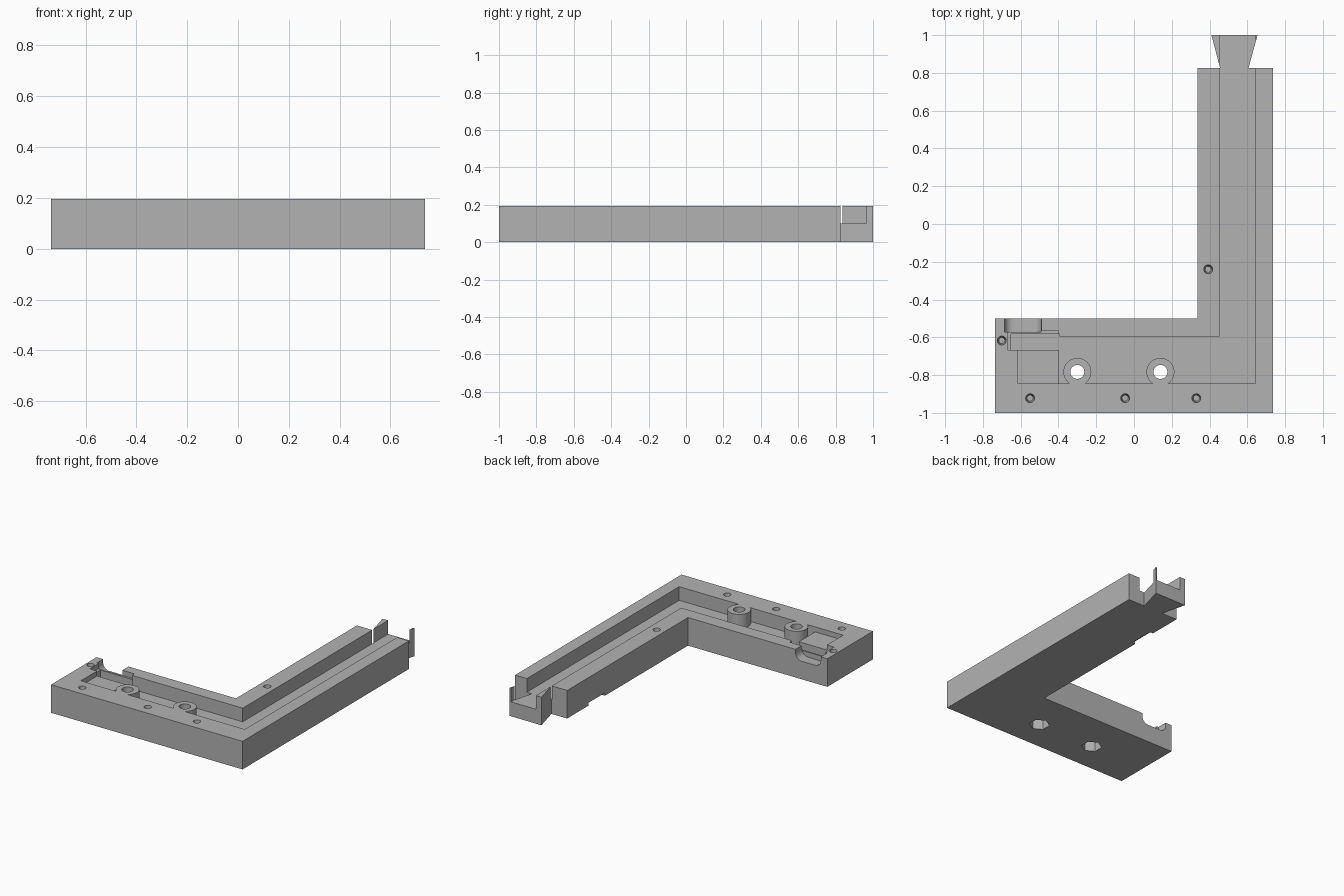
import bpy, bmesh, math

cube = bpy.data.objects.get("Cube")
if cube:
    bpy.data.objects.remove(cube, do_unlink=True)

TOP = 0.195
FLOOR = 0.1
SHELF = 0.16
OVER = 0.3

grey = bpy.data.materials.new("plain grey")
grey.use_nodes = True
colour = (0.45, 0.45, 0.45, 1)
grey.diffuse_color = colour
grey.node_tree.nodes["Principled BSDF"].inputs["Base Color"].default_value = colour


def finish(name, bm):
    bmesh.ops.recalc_face_normals(bm, faces=bm.faces[:])
    mesh = bpy.data.meshes.new(name)
    bm.to_mesh(mesh)
    bm.free()
    mesh.materials.append(grey)
    obj = bpy.data.objects.new(name, mesh)
    bpy.context.collection.objects.link(obj)
    return obj


def prism(name, outline, z0, z1):
    """Extrude a plan outline upwards."""
    bm = bmesh.new()
    face = bm.faces.new([bm.verts.new((x, y, z0)) for x, y in outline])
    out = bmesh.ops.extrude_face_region(bm, geom=[face])
    verts = [g for g in out["geom"] if isinstance(g, bmesh.types.BMVert)]
    bmesh.ops.translate(bm, verts=verts, vec=(0, 0, z1 - z0))
    return finish(name, bm)


def box(name, x0, x1, y0, y1, z0, z1):
    return prism(name, [(x0, y0), (x1, y0), (x1, y1), (x0, y1)], z0, z1)


def cylinder(name, x, y, r, z0, z1, sides=32, r_top=None):
    bm = bmesh.new()
    bmesh.ops.create_cone(bm, cap_ends=True, segments=sides, radius1=r,
                          radius2=r if r_top is None else r_top, depth=z1 - z0)
    bmesh.ops.translate(bm, verts=bm.verts[:], vec=(x, y, (z0 + z1) / 2))
    return finish(name, bm)


def combine(target, tool, operation="DIFFERENCE"):
    """Apply a boolean and remove the tool."""
    mod = target.modifiers.new("cut", "BOOLEAN")
    mod.operation = operation
    mod.solver = "EXACT"
    mod.object = tool
    bpy.context.view_layer.update()
    graph = bpy.context.evaluated_depsgraph_get()
    mesh = bpy.data.meshes.new_from_object(target.evaluated_get(graph))
    target.modifiers.clear()
    target.data = mesh
    bpy.data.objects.remove(tool, do_unlink=True)


# L-shaped body with a dovetail tongue on the long arm
body = prism("corner_frame", [
    (-0.735, -1), (0.735, -1), (0.735, 0.825), (0.606, 0.825), (0.654, 1),
    (0.41, 1), (0.456, 0.825), (0.335, 0.825), (0.335, -0.5), (-0.735, -0.5)],
    0, TOP)

# Channel running along both arms and out through the tongue
combine(body, prism("channel", [
    (-0.4, -0.845), (0.644, -0.845), (0.644, 1.2), (0.453, 1.2),
    (0.453, -0.595), (-0.4, -0.595)], FLOOR, OVER))

# Shallow shelf at the end of the channel, and the stepped pocket behind it
combine(body, box("shelf", -0.615, -0.39, -0.845, -0.66, SHELF, OVER))
combine(body, box("pocket_rim", -0.67, -0.4, -0.667, -0.567, SHELF, OVER))
combine(body, box("pocket", -0.65, -0.395, -0.667, -0.582, FLOOR, OVER))

# Round-bottomed notch through the back wall
notch_x, notch_half, notch_floor, fillet = -0.588, 0.097, 0.125, 0.045
bm = bmesh.new()
section = [(notch_x - notch_half, OVER)]
for side, start in ((-1, math.pi), (1, 1.5 * math.pi)):
    for i in range(9):
        a = start + i * math.pi / 16
        section.append((notch_x + side * (notch_half - fillet) + fillet * math.cos(a),
                        notch_floor + fillet + fillet * math.sin(a)))
section.append((notch_x + notch_half, OVER))
face = bm.faces.new([bm.verts.new((x, -0.572, z)) for x, z in section])
out = bmesh.ops.extrude_face_region(bm, geom=[face])
bmesh.ops.translate(bm, vec=(0, 0.15, 0),
                    verts=[g for g in out["geom"] if isinstance(g, bmesh.types.BMVert)])
combine(body, finish("notch", bm))

# Screw posts with through bores and hexagonal nut recesses underneath
for x in (-0.3, 0.14):
    combine(body, cylinder("post", x, -0.783, 0.074, 0.05, TOP), "UNION")
    combine(body, cylinder("bore", x, -0.783, 0.037, -0.1, OVER))
    combine(body, cylinder("nut_recess", x, -0.783, 0.066, -0.1, 0.07, 6))

# Small blind pin holes in the top
for x, y in ((0.393, -0.24), (-0.7, -0.617), (-0.55, -0.922),
             (-0.047, -0.922), (0.33, -0.922)):
    combine(body, cylinder("pin_hole", x, y, 0.016, 0.095, TOP + 0.005, 20, 0.024))

# Finger slot under the inner edge of the long arm
combine(body, box("finger_slot", 0.3, 0.36, 0.41, 0.59, -0.1, 0.02))

bpy.context.view_layer.objects.active = body
body.select_set(True)
bpy.ops.object.shade_smooth_by_angle(angle=math.radians(30))
